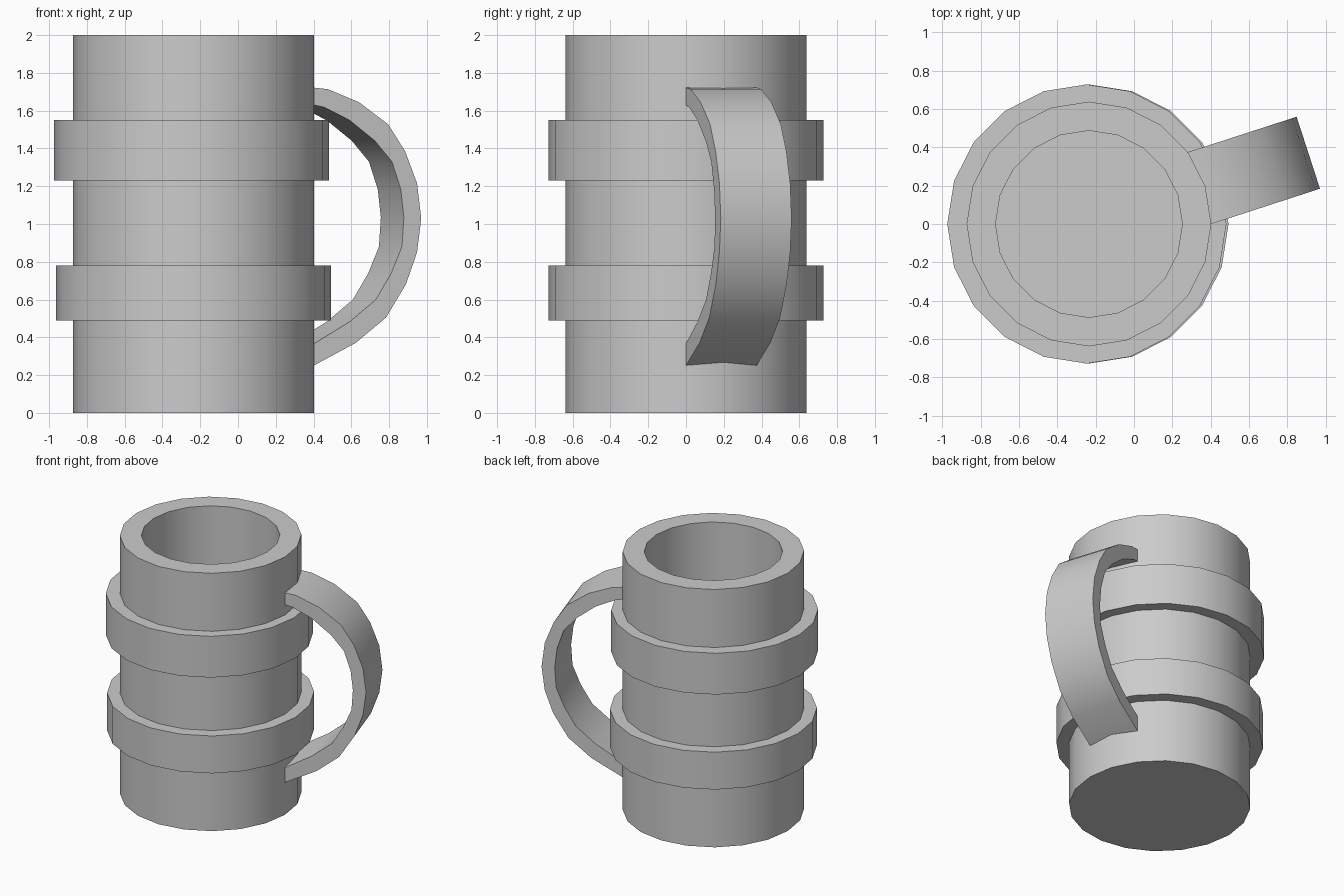
import bpy, bmesh
from math import cos, sin, pi, radians

if "Cube" in bpy.data.objects:
    bpy.data.objects.remove(bpy.data.objects["Cube"])

SIDES = 20
CX = -0.235


def make_object(name, bm):
    bmesh.ops.recalc_face_normals(bm, faces=bm.faces)
    mesh = bpy.data.meshes.new(name)
    bm.to_mesh(mesh)
    bm.free()
    ob = bpy.data.objects.new(name, mesh)
    bpy.context.collection.objects.link(ob)
    bpy.ops.object.select_all(action='DESELECT')
    ob.select_set(True)
    bpy.context.view_layer.objects.active = ob
    bpy.ops.object.shade_smooth_by_angle(angle=radians(30))
    return ob


def bridge(bm, a, b, closed=True):
    n = len(a)
    for i in range(n):
        j = (i + 1) % n
        bm.faces.new((a[i], a[j], b[j], b[i]))


# Mug body: stacked loops (radius, height, centre x) from base, up, and inside
UP = CX - 0.011   # upper band sits slightly off centre
profile = [
    (0.638, 0.00, CX), (0.638, 0.49, CX),
    (0.728, 0.49, CX), (0.728, 0.78, CX),
    (0.638, 0.78, CX), (0.638, 1.23, CX),
    (0.728, 1.23, UP), (0.728, 1.55, UP),
    (0.638, 1.55, CX), (0.638, 2.00, CX),
    (0.487, 2.00, CX), (0.487, 0.15, CX),
]
bm = bmesh.new()
loops = [[bm.verts.new((cx + r * cos(2 * pi * i / SIDES),
                        r * sin(2 * pi * i / SIDES), z))
          for i in range(SIDES)] for r, z, cx in profile]
for a, b in zip(loops, loops[1:]):
    bridge(bm, a, b)
bm.faces.new(loops[0])     # underside
bm.faces.new(loops[-1])    # inner floor
make_object("mug_body", bm)

# Handle: flat strap swept along an arc, two body faces wide, turned 18 degrees
# Near-edge outline as (x, z) outside and inside
outer = [(0.40, 1.722), (0.475, 1.714), (0.64, 1.645), (0.795, 1.528),
         (0.885, 1.385), (0.948, 1.215), (0.97, 1.03), (0.948, 0.85),
         (0.889, 0.68), (0.783, 0.504), (0.624, 0.371), (0.40, 0.25)]
inner = [(0.40, 1.63), (0.455, 1.618), (0.59, 1.55), (0.725, 1.44),
         (0.815, 1.33), (0.862, 1.183), (0.878, 1.035), (0.868, 0.88),
         (0.81, 0.737), (0.73, 0.60), (0.592, 0.483), (0.40, 0.365)]
ANG = radians(18)
HALF = 0.638 * sin(ANG)


def strap_point(x, z, w):
    d = (x - CX - HALF * sin(ANG)) / cos(ANG)   # distance out from the mug axis
    return (CX + d * cos(ANG) - w * sin(ANG), d * sin(ANG) + w * cos(ANG), z)


bm = bmesh.new()
sections = [[bm.verts.new(strap_point(*p, w)) for p, w in
             ((o, -HALF), (o, HALF), (i, HALF), (i, -HALF))]
            for o, i in zip(outer, inner)]
for a, b in zip(sections, sections[1:]):
    bridge(bm, a, b)
bm.faces.new(sections[0])
bm.faces.new(sections[-1])
make_object("handle", bm)
